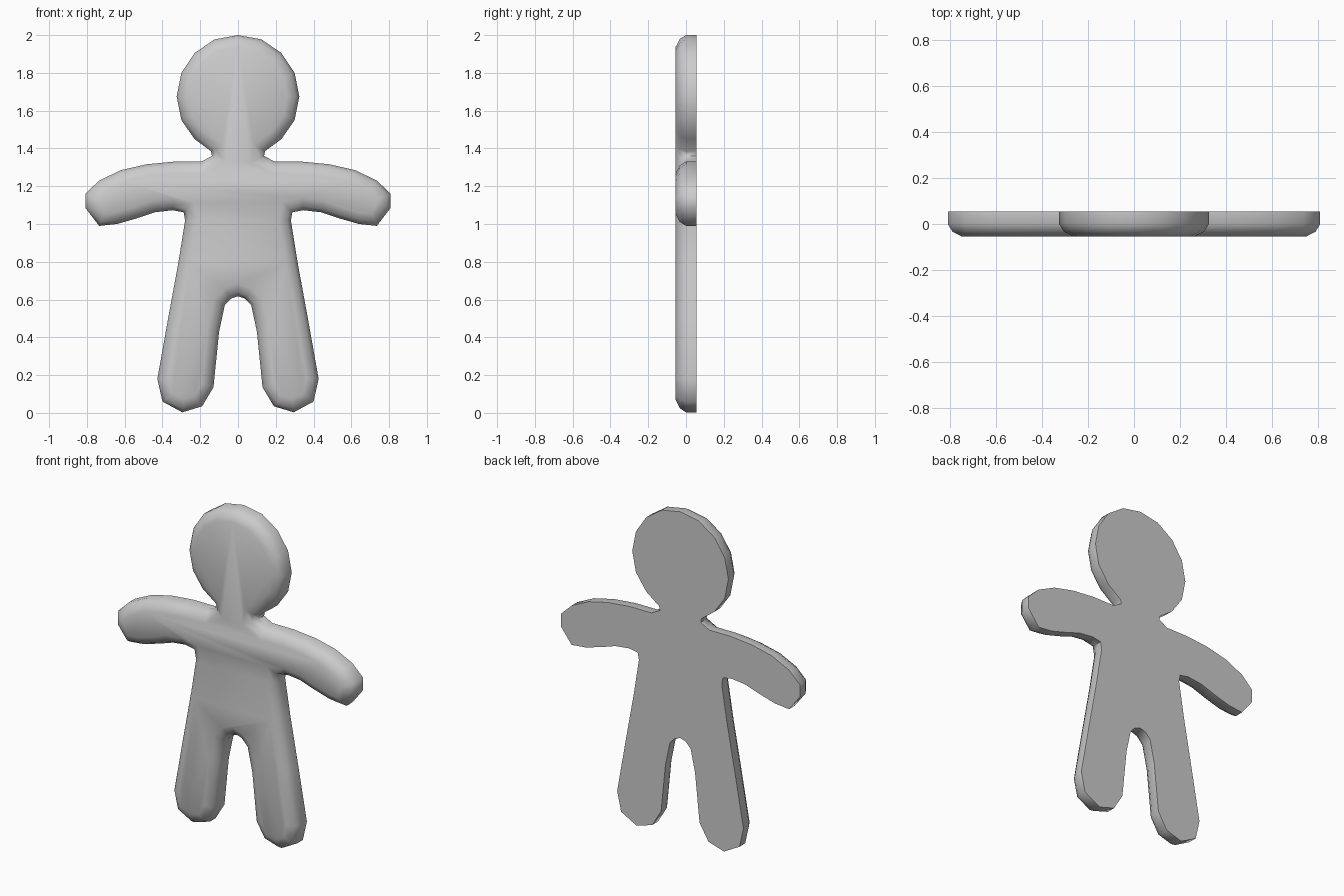
import bpy
import bmesh

if "Cube" in bpy.data.objects:
    bpy.data.objects.remove(bpy.data.objects["Cube"])

# Right half of the cookie-shaped figure, from crown of head to crotch (x, z)
HALF = [
    (0, 2.0), (0.125, 1.977), (0.23, 1.905), (0.30, 1.80), (0.325, 1.675),
    (0.30, 1.55), (0.23, 1.45), (0.143, 1.385), (0.138, 1.36), (0.195, 1.33),
    (0.34, 1.33), (0.485, 1.316), (0.62, 1.285), (0.735, 1.23), (0.808, 1.16),
    (0.808, 1.085), (0.735, 0.99), (0.64, 1.0), (0.535, 1.03), (0.44, 1.062),
    (0.345, 1.073), (0.288, 1.062), (0.28, 1.02), (0.315, 0.80), (0.37, 0.50),
    (0.427, 0.18), (0.40, 0.06), (0.295, 0.003), (0.19, 0.035), (0.13, 0.135),
    (0.10, 0.43), (0.07, 0.57), (0.037, 0.605), (0, 0.617),
]
outline = HALF + [(-x, z) for x, z in reversed(HALF[1:-1])]

BACK, SHOULDER = 0.055, 0.0

bm = bmesh.new()

# Flat back and straight side walls
back = [bm.verts.new((x, BACK, z)) for x, z in outline]
mid = [bm.verts.new((x, SHOULDER, z)) for x, z in outline]
bm.faces.new(back)
front = bm.faces.new(list(reversed(mid)))
n = len(outline)
for i in range(n):
    j = (i + 1) % n
    bm.faces.new((back[i], mid[i], mid[j], back[j]))
bm.normal_update()
if front.normal.y > 0:
    bmesh.ops.reverse_faces(bm, faces=bm.faces[:])
    bm.normal_update()

# Rounded front rim, in stepped insets
for inset, rise in ((0.020, 0.033), (0.042, 0.022)):
    bmesh.ops.inset_individual(bm, faces=[front], thickness=inset,
                               depth=rise, use_even_offset=True)
    bm.normal_update()
bmesh.ops.recalc_face_normals(bm, faces=bm.faces[:])

mesh = bpy.data.meshes.new("figure_body")
bm.to_mesh(mesh)
bm.free()
body = bpy.data.objects.new("figure_body", mesh)
bpy.context.collection.objects.link(body)

# Smooth shading, crisp back edge
bpy.context.view_layer.objects.active = body
body.select_set(True)
bpy.ops.object.shade_smooth_by_angle(angle=1.1)
